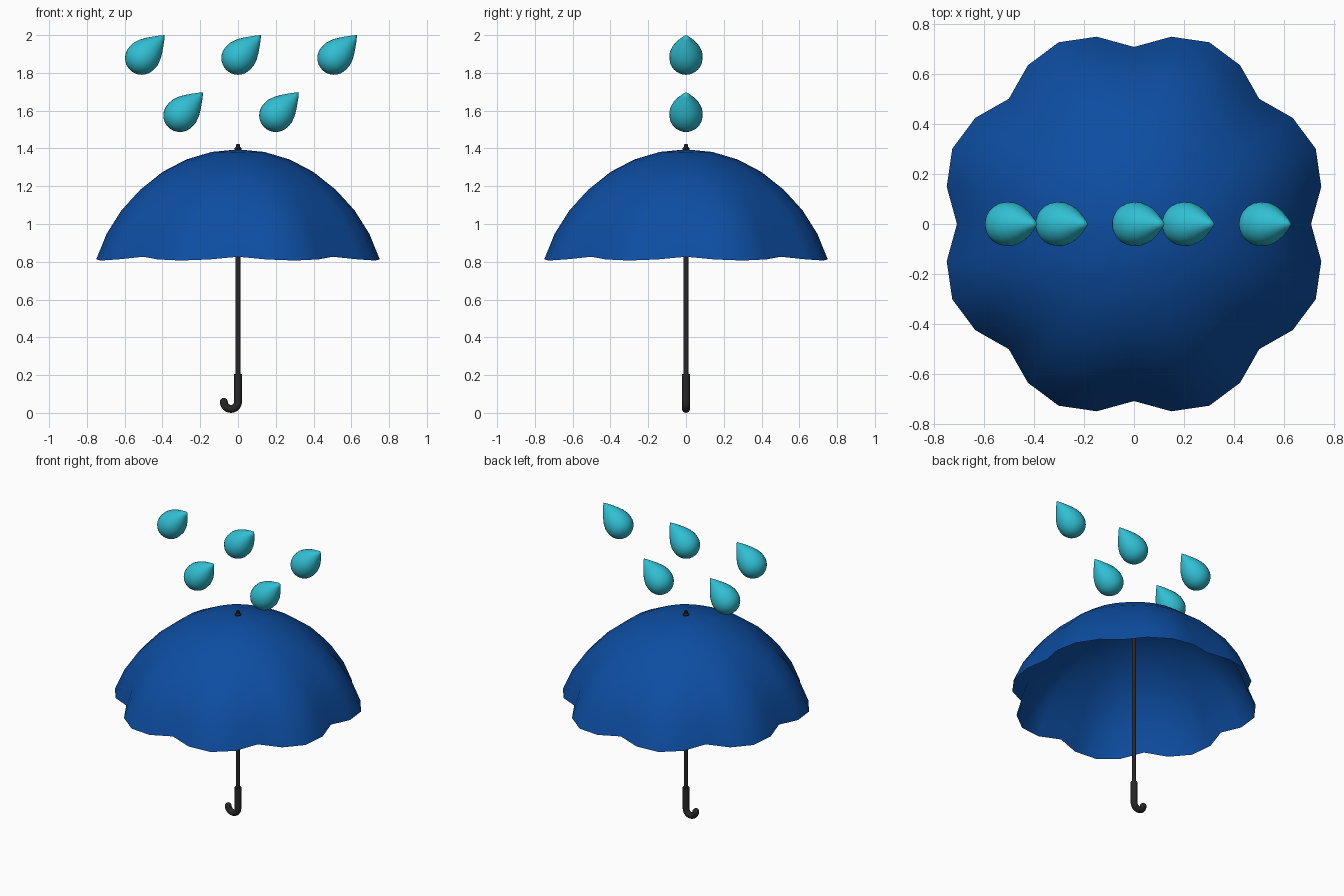
import bpy, bmesh, math
from mathutils import Matrix, Vector

if "Cube" in bpy.data.objects:
    bpy.data.objects.remove(bpy.data.objects["Cube"])


def material(name, rgb):
    m = bpy.data.materials.new(name)
    m.diffuse_color = (*rgb, 1)
    m.use_nodes = True
    m.node_tree.nodes["Principled BSDF"].inputs["Base Color"].default_value = m.diffuse_color
    return m


BLUE = material("canopy blue", (0.004, 0.075, 0.36))
TEAL = material("rain teal", (0.03, 0.52, 0.65))
BLACK = material("handle black", (0.02, 0.02, 0.021))


def finish(name, bm, mat, angle=40, matrix=None):
    if matrix:
        bm.transform(matrix)
    bmesh.ops.remove_doubles(bm, verts=bm.verts, dist=1e-5)
    bmesh.ops.recalc_face_normals(bm, faces=bm.faces)
    me = bpy.data.meshes.new(name)
    bm.to_mesh(me)
    bm.free()
    ob = bpy.data.objects.new(name, me)
    bpy.context.collection.objects.link(ob)
    me.materials.append(mat)
    bpy.ops.object.select_all(action='DESELECT')
    ob.select_set(True)
    bpy.context.view_layer.objects.active = ob
    bpy.ops.object.shade_smooth_by_angle(angle=math.radians(angle))
    return ob


def skin(bm, rings):
    """Bridge closed rings of points; a one-point ring is a pole."""
    vs = [[bm.verts.new(p) for p in r] for r in rings]
    for a, b in zip(vs, vs[1:]):
        n = max(len(a), len(b))
        for i in range(n):
            j = (i + 1) % n
            if len(a) == 1:
                bm.faces.new((a[0], b[i], b[j]))
            elif len(b) == 1:
                bm.faces.new((a[i], b[0], a[j]))
            else:
                bm.faces.new((a[i], b[i], b[j], a[j]))


def lathe(name, profile, mat, n=24, matrix=None, angle=40):
    bm = bmesh.new()
    rings = []
    for r, z in profile:
        if r == 0:
            rings.append([(0, 0, z)])
        else:
            rings.append([(r * math.cos(2 * math.pi * i / n),
                           r * math.sin(2 * math.pi * i / n), z) for i in range(n)])
    skin(bm, rings)
    return finish(name, bm, mat, angle, matrix)


# Canopy: spherical cap with eight lobes growing toward the rim
R, TOP, PHI, STEPS = 0.727, 1.395, math.radians(77.4), 7
rings = [[(0, 0, TOP)]]
for k in range(1, STEPS + 1):
    t = k / STEPS
    ring = []
    for i in range(32):
        a = 2 * math.pi * i / 32
        lobe = abs(math.sin(4 * a)) * t ** 1.2
        r = R * math.sin(PHI * t) * (1 + 0.111 * lobe)
        z = TOP - R * (1 - math.cos(PHI * t)) - 0.02 * lobe
        ring.append((r * math.cos(a), r * math.sin(a), z))
    rings.append(ring)
bm = bmesh.new()
skin(bm, rings)
finish("canopy", bm, BLUE, 30)

# Pole and top tip
lathe("pole", [(0, 0.15), (0.014, 0.15), (0.014, 1.4), (0, 1.4)], BLACK, 16)
lathe("tip", [(0, 1.385), (0.018, 1.385), (0.019, 1.4), (0.011, 1.408),
              (0.012, 1.418), (0.007, 1.424), (0, 1.425)], BLACK, 16)

# Hooked handle: round section swept along a J path with a domed end
B, HR, CZ = 0.0375, 0.021, 0.0585
path = [(Vector((0, 0, 0.205)), Vector((0, 0, -1)), 0.0),
        (Vector((0, 0, 0.205)), Vector((0, 0, -1)), HR)]
for k in range(13):
    a = -math.pi * k / 12
    path.append((Vector((-B + B * math.cos(a), 0, CZ + B * math.sin(a))),
                 Vector((math.sin(a), 0, -math.cos(a))), HR))
for k in range(1, 5):
    a = math.pi / 2 * k / 4
    path.append((Vector((-2 * B, 0, CZ + HR * math.sin(a))), Vector((0, 0, 1)),
                 0.0 if k == 4 else HR * math.cos(a)))
rings = []
for p, d, r in path:
    side = Vector((0, 1, 0)).cross(d)
    rings.append([p] if r == 0 else
                 [p + r * (math.cos(2 * math.pi * i / 16) * side +
                           math.sin(2 * math.pi * i / 16) * Vector((0, 1, 0)))
                  for i in range(16)])
bm = bmesh.new()
skin(bm, rings)
finish("handle", bm, BLACK)

# Raindrops: round belly, pointed end tilted 45 degrees to the right
S = 0.088
drop = [(0, -S)] + [(S * math.cos(a), S * math.sin(a))
                    for a in [math.radians(-90 + 11.25 * k) for k in range(1, 9)]]
drop += [(0.087, 0.03), (0.075, 0.065), (0.058, 0.095), (0.040, 0.121),
         (0.019, 0.15), (0, 0.1725)]
for n, (x, z) in enumerate([(-0.51, 1.878), (0, 1.878), (0.508, 1.878),
                            (-0.307, 1.575), (0.2, 1.575)], 1):
    lathe(f"raindrop_{n}", drop, TEAL, 24,
          Matrix.Translation((x, 0, z)) @ Matrix.Rotation(math.pi / 4, 4, 'Y'))
